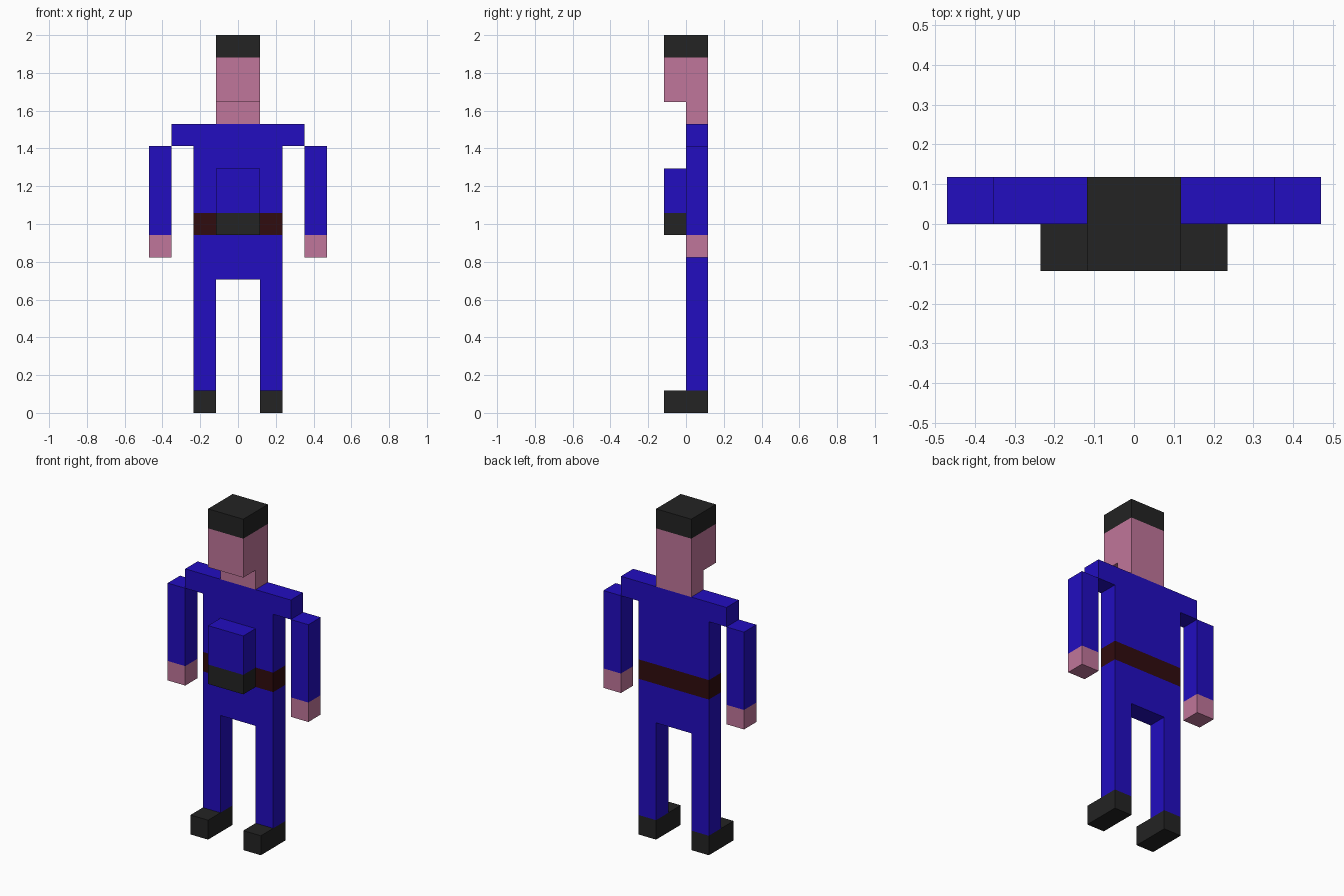
import bpy
import bmesh

U = 2 / 17  # block size: the figure is 17 blocks tall

if "Cube" in bpy.data.objects:
    bpy.data.objects.remove(bpy.data.objects["Cube"])


def make_material(name, rgb):
    mat = bpy.data.materials.new(name)
    mat.use_nodes = True
    color = (*rgb, 1.0)
    mat.diffuse_color = color
    bsdf = next(n for n in mat.node_tree.nodes if n.type == 'BSDF_PRINCIPLED')
    bsdf.inputs["Base Color"].default_value = color
    bsdf.inputs["Roughness"].default_value = 0.9
    return mat


BLUE = make_material("blue cloth", (0.016, 0.004, 0.53))
SKIN = make_material("pink skin", (0.53, 0.18, 0.325))
BLACK = make_material("soft black", (0.017, 0.017, 0.017))
BROWN = make_material("dark brown leather", (0.03, 0.0035, 0.0045))


def block(name, x, y, z, mat):
    """Box spanning the (min, max) block ranges x, y and z."""
    bm = bmesh.new()
    bmesh.ops.create_cube(bm, size=1)
    for v in bm.verts:
        v.co = [U * (a + (b - a) * (c + 0.5)) for c, (a, b) in zip(v.co, (x, y, z))]
    mesh = bpy.data.meshes.new(name)
    bm.to_mesh(mesh)
    bm.free()
    mesh.materials.append(mat)
    obj = bpy.data.objects.new(name, mesh)
    bpy.context.collection.objects.link(obj)
    return obj


def pair(name, x, y, z, mat):
    """Left block and its mirror image on the right."""
    block("left_" + name, x, y, z, mat)
    block("right_" + name, (-x[1], -x[0]), y, z, mat)


BODY = (0, 1)    # depth of the flat body
FULL = (-1, 1)   # depth of parts that project forward
FRONT = (-1, 0)  # depth of parts mounted on the chest

# Legs and shoes
pair("shoe", (1, 2), FULL, (0, 1), BLACK)
pair("leg", (1, 2), BODY, (1, 6), BLUE)

# Torso
block("hips", (-2, 2), BODY, (6, 8), BLUE)
block("belt", (-2, 2), BODY, (8, 9), BROWN)
block("chest", (-2, 2), BODY, (9, 12), BLUE)
block("shoulders", (-3, 3), BODY, (12, 13), BLUE)

# Projecting front pack
block("front_pack_base", (-1, 1), FRONT, (8, 9), BLACK)
block("front_pack", (-1, 1), FRONT, (9, 11), BLUE)

# Arms and hands
pair("arm", (3, 4), BODY, (8, 12), BLUE)
pair("hand", (3, 4), BODY, (7, 8), SKIN)

# Head
block("neck", (-1, 1), BODY, (13, 14), SKIN)
block("head", (-1, 1), FULL, (14, 16), SKIN)
block("hair", (-1, 1), FULL, (16, 17), BLACK)
